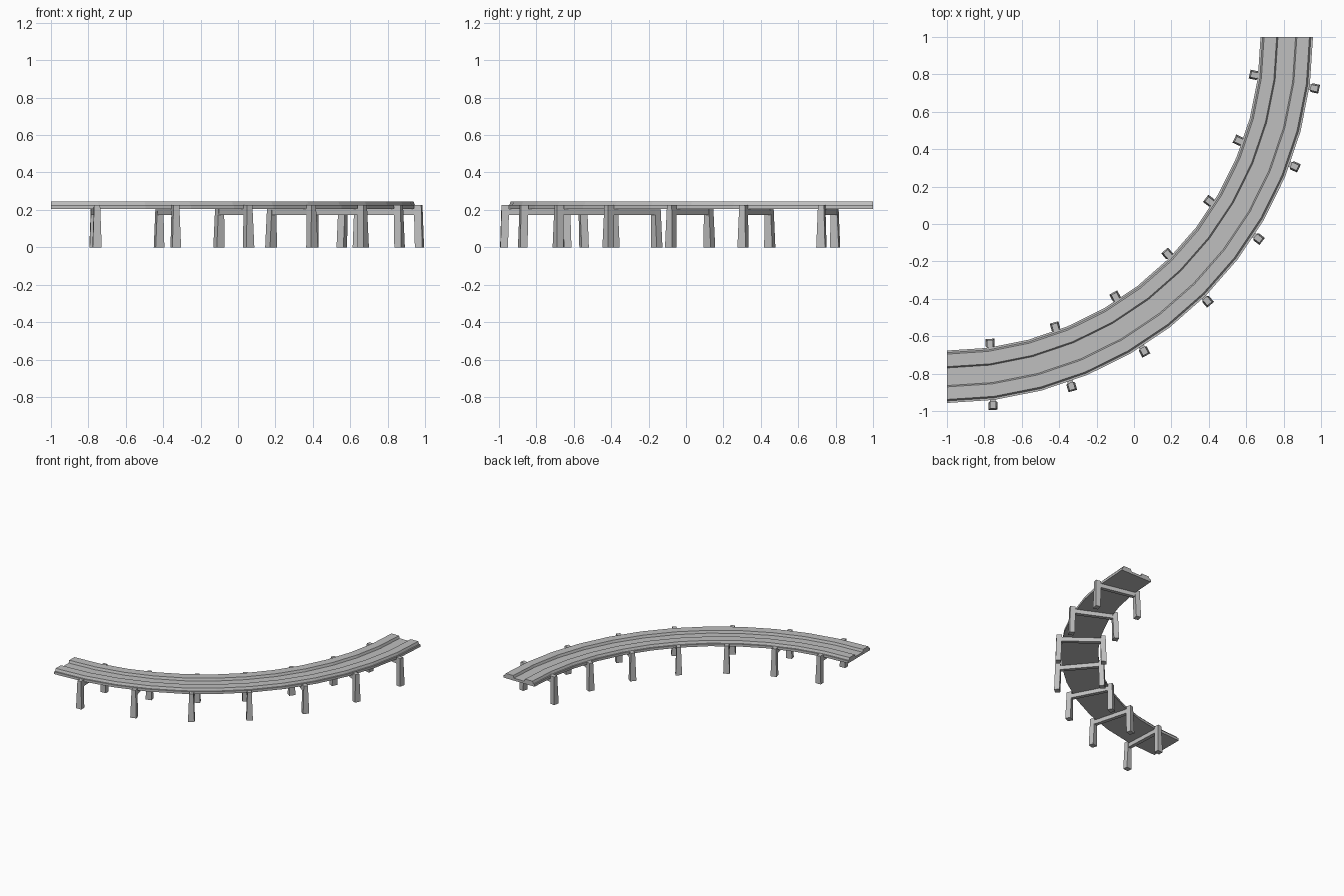
import bpy, bmesh
from math import radians, sin, cos, pi
from mathutils import Matrix, Vector

if "Cube" in bpy.data.objects:
    bpy.data.objects.remove(bpy.data.objects["Cube"], do_unlink=True)

concrete = bpy.data.materials.new("concrete_grey")
concrete.use_nodes = True
GREY = (0.52, 0.52, 0.52, 1)
concrete.diffuse_color = GREY
concrete.node_tree.nodes["Principled BSDF"].inputs["Base Color"].default_value = GREY

CENTRE = Vector((-1, 1, 0))
RADIUS = 1.816
SEGMENTS = 12
PIERS = 7


def finish(bm, name):
    bmesh.ops.recalc_face_normals(bm, faces=bm.faces)
    mesh = bpy.data.meshes.new(name)
    bm.to_mesh(mesh)
    bm.free()
    mesh.materials.append(concrete)
    obj = bpy.data.objects.new(name, mesh)
    bpy.context.collection.objects.link(obj)
    return obj


def on_arc(angle, r, z):
    return CENTRE + Vector((r * sin(angle), -r * cos(angle), z))


# Track deck: two raised strips with a centre channel, swept round a quarter circle
half = [(0.14, 0.205), (0.14, 0.225), (0.129, 0.225), (0.121, 0.245),
        (0.054, 0.245), (0.047, 0.225)]
profile = half + [(-d, z) for d, z in reversed(half)]
bm = bmesh.new()
rings = []
for i in range(SEGMENTS + 1):
    a = i / SEGMENTS * pi / 2
    rings.append([bm.verts.new(on_arc(a, RADIUS + d, z)) for d, z in profile])
n = len(profile)
for r0, r1 in zip(rings, rings[1:]):
    for j in range(n):
        k = (j + 1) % n
        bm.faces.new((r0[j], r0[k], r1[k], r1[j]))
bm.faces.new(rings[0])
bm.faces.new(rings[-1])
finish(bm, "track_deck")


def add_block(bm, bottom, top):
    """Tapered block; each end is (x0, x1, half_width, z)."""
    corners = []
    for x0, x1, w, z in (bottom, top):
        corners.append([bm.verts.new(p) for p in
                        ((x0, -w, z), (x1, -w, z), (x1, w, z), (x0, w, z))])
    low, high = corners
    bm.faces.new(low)
    bm.faces.new(high)
    for j in range(4):
        k = (j + 1) % 4
        bm.faces.new((low[j], low[k], high[k], high[j]))


# Piers: two flared legs gripping the deck edges, joined by a cross beam
for i in range(PIERS):
    a = radians(7.55 + i * 12.48)
    bm = bmesh.new()
    add_block(bm, (-0.15, 0.15, 0.015, 0.172), (-0.15, 0.15, 0.015, 0.206))
    for s in (-1, 1):
        add_block(bm, (s * 0.15, s * 0.19, 0.024, 0), (s * 0.143, s * 0.183, 0.016, 0.226))
    pier = finish(bm, f"pier_{i + 1}")
    # Piers sit slightly skewed to the radius
    pier.matrix_world = (Matrix.Translation(on_arc(a, RADIUS + 0.003, 0))
                         @ Matrix.Rotation(a - pi / 2 - radians(4.8), 4, "Z"))
